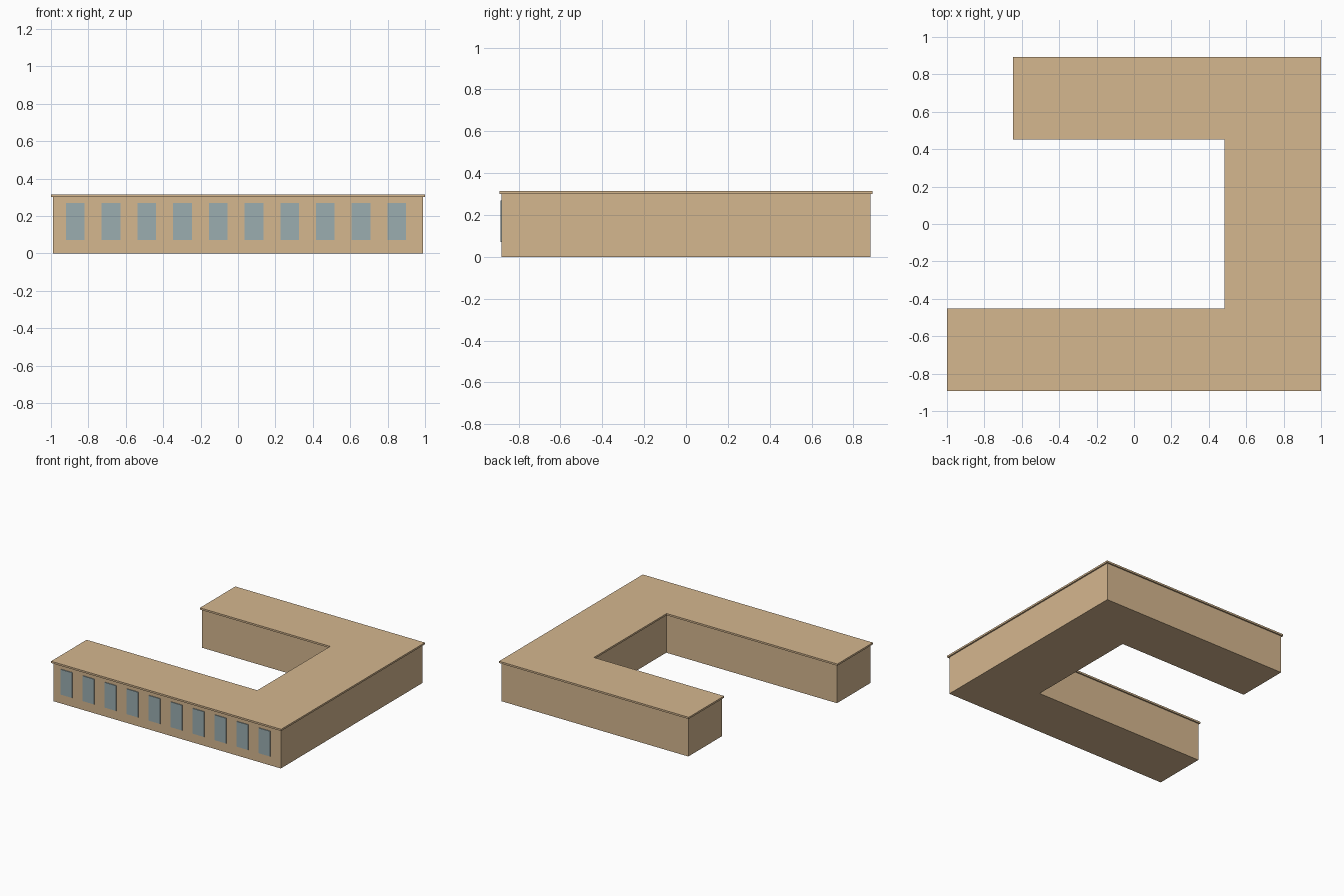
import bpy, bmesh

if "Cube" in bpy.data.objects:
    bpy.data.objects.remove(bpy.data.objects["Cube"])


def material(name, color):
    m = bpy.data.materials.new(name)
    m.diffuse_color = color
    m.use_nodes = True
    m.node_tree.nodes["Principled BSDF"].inputs["Base Color"].default_value = m.diffuse_color
    return m


def finish(name, bm, mat):
    bmesh.ops.recalc_face_normals(bm, faces=bm.faces)
    me = bpy.data.meshes.new(name)
    bm.to_mesh(me)
    bm.free()
    me.materials.append(mat)
    ob = bpy.data.objects.new(name, me)
    bpy.context.collection.objects.link(ob)
    return ob


def u_block(name, inset, z0, z1, mat):
    """U-shaped plan, shrunk by inset on every side, extruded from z0 to z1."""
    d = inset
    plan = [(-1 + d, -0.892 + d), (1 - d, -0.892 + d), (1 - d, 0.892 - d),
            (-0.648 + d, 0.892 - d), (-0.648 + d, 0.453 + d), (0.484 + d, 0.453 + d),
            (0.484 + d, -0.451 - d), (-1 + d, -0.451 - d)]
    bm = bmesh.new()
    face = bm.faces.new([bm.verts.new((x, y, z0)) for x, y in plan])
    ext = bmesh.ops.extrude_face_region(bm, geom=[face], use_keep_orig=True)
    verts = [g for g in ext["geom"] if isinstance(g, bmesh.types.BMVert)]
    bmesh.ops.translate(bm, verts=verts, vec=(0, 0, z1 - z0))
    return finish(name, bm, mat)


def box(name, lo, hi, mat):
    bm = bmesh.new()
    bmesh.ops.create_cube(bm, size=1)
    for v in bm.verts:
        v.co = [l + (c + 0.5) * (h - l) for c, l, h in zip(v.co, lo, hi)]
    return finish(name, bm, mat)


stone = material("sandstone", (0.665, 0.473, 0.275, 1))
glass = material("window_glass", (0.328, 0.418, 0.434, 1))

# Walls and overhanging flat roof slab
u_block("walls", 0.011, 0.0, 0.301, stone)
u_block("roof_slab", 0.0, 0.301, 0.315, stone)

# Row of windows along the front
for i in range(10):
    x = -0.87 + i * 0.191
    box(f"front_window_{i + 1}", (x - 0.05, -0.887, 0.072), (x + 0.05, -0.877, 0.27), glass)
